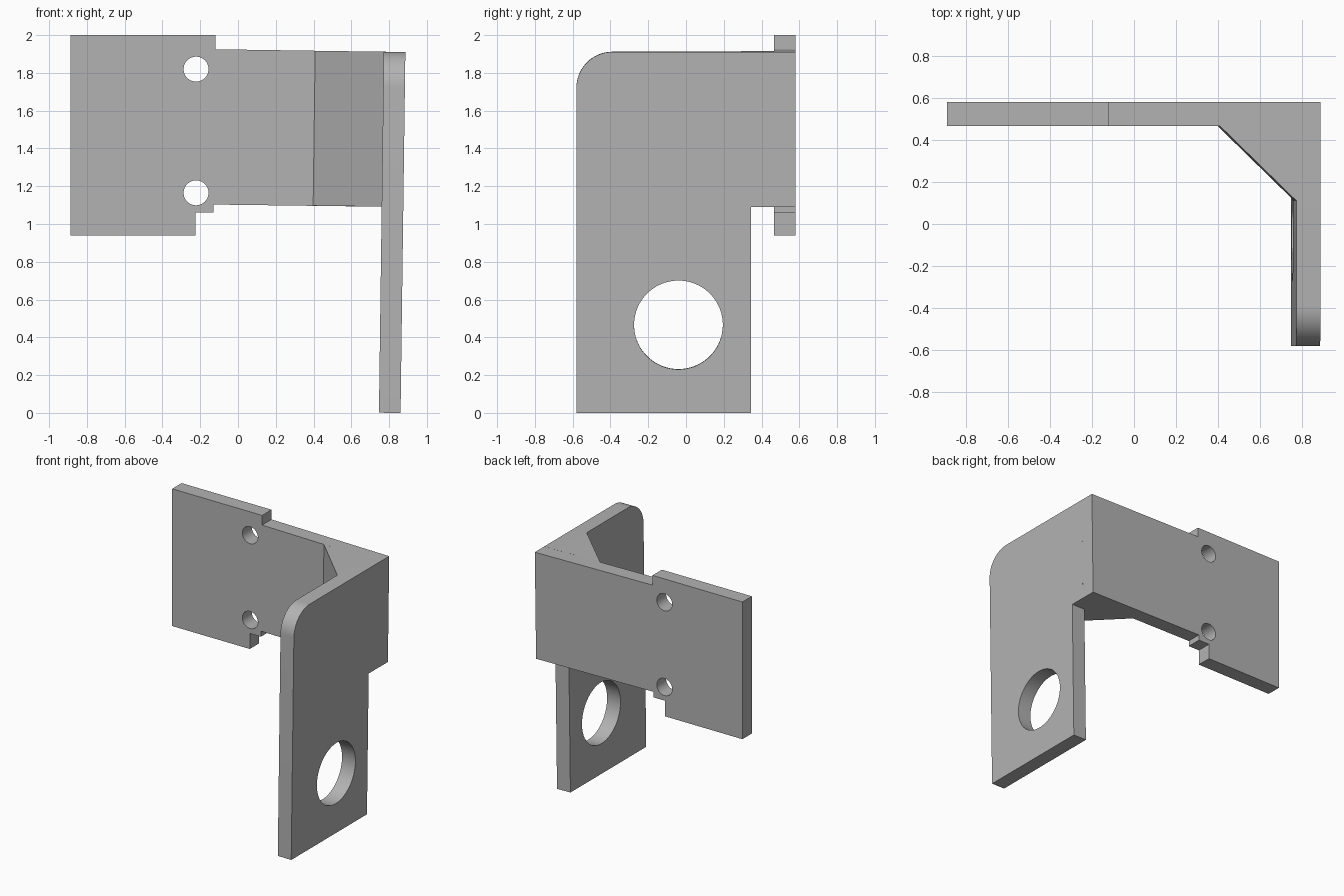
import bpy, bmesh
from math import sin, cos, pi, radians
from mathutils import Vector

if "Cube" in bpy.data.objects:
    bpy.data.objects.remove(bpy.data.objects["Cube"])

TILT = 0.0133          # slight lean of the bent half of the bracket
BACK, FRONT, INNER = 0.58, -0.58, 0.465

grey = bpy.data.materials.new("plain_grey")
grey.use_nodes = True
grey.diffuse_color = (0.45, 0.45, 0.45, 1)
grey.node_tree.nodes["Principled BSDF"].inputs["Base Color"].default_value = (0.45, 0.45, 0.45, 1)


def lean(p):
    return Vector((p.x + TILT * p.z, p.y, p.z - TILT * p.x))


def prism(name, outline, axis, lo, hi, leaning=False):
    """Extrude a closed 2D outline along one axis."""
    bm = bmesh.new()

    def place(a, b):
        p = [a, b]
        p.insert(axis, lo)
        return bm.verts.new(p)

    face = bm.faces.new([place(a, b) for a, b in outline])
    new = bmesh.ops.extrude_face_region(bm, geom=[face])["geom"]
    step = Vector((0, 0, 0))
    step[axis] = hi - lo
    bmesh.ops.translate(bm, vec=step, verts=[v for v in new if isinstance(v, bmesh.types.BMVert)])
    if leaning:
        for v in bm.verts:
            v.co = lean(v.co)
    bmesh.ops.recalc_face_normals(bm, faces=bm.faces)
    mesh = bpy.data.meshes.new(name)
    bm.to_mesh(mesh)
    bm.free()
    mesh.materials.append(grey)
    obj = bpy.data.objects.new(name, mesh)
    bpy.context.collection.objects.link(obj)
    return obj


def circle(a, b, r, n=64):
    return [(a + r * cos(2 * pi * i / n), b + r * sin(2 * pi * i / n)) for i in range(n)]


def select(obj):
    bpy.ops.object.select_all(action='DESELECT')
    obj.select_set(True)
    bpy.context.view_layer.objects.active = obj


def drill(obj, cutter):
    select(obj)
    mod = obj.modifiers.new("hole", 'BOOLEAN')
    mod.operation, mod.solver, mod.object = 'DIFFERENCE', 'EXACT', cutter
    bpy.ops.object.modifier_apply(modifier=mod.name)
    bpy.data.objects.remove(cutter)


# Back plate: stepped mounting tab running into the corner
tab = [(-0.888, 2), (-0.12, 2), (-0.12, 1.925), (0.886, 1.91), (0.875, 1.09),
       (-0.13, 1.103), (-0.13, 1.06), (-0.225, 1.06), (-0.225, 0.94), (-0.888, 0.94)]
back_plate = prism("back_plate", tab, 1, INNER, BACK)
for z in (1.82, 1.165):
    drill(back_plate, prism("screw_hole_cutter", circle(-0.222, z, 0.066), 1, 0.3, 0.7))

# Side plate: long leg with one rounded top corner and a large hole
R, TOP, STEP = 0.19, 1.922, 1.102
side = [(INNER, TOP), (INNER, STEP), (0.345, STEP), (0.345, 0.011), (FRONT, 0.011)]
side += [(FRONT + R - R * cos(t), TOP - R + R * sin(t))
         for t in (pi / 2 * i / 16 for i in range(17))]
side_plate = prism("side_plate", side, 0, 0.746, 0.8605, True)
drill(side_plate, prism("large_hole_cutter", circle(-0.04, 0.477, 0.235, 96), 0, 0.5, 1.1, True))

# Gusset: wedge filling the inside corner
prism("corner_gusset", [(0.383, INNER), (0.746, INNER), (0.746, 0.11)], 2, STEP, TOP, True)

for obj in (back_plate, side_plate):
    select(obj)
    bpy.ops.object.shade_smooth_by_angle(angle=radians(30))
